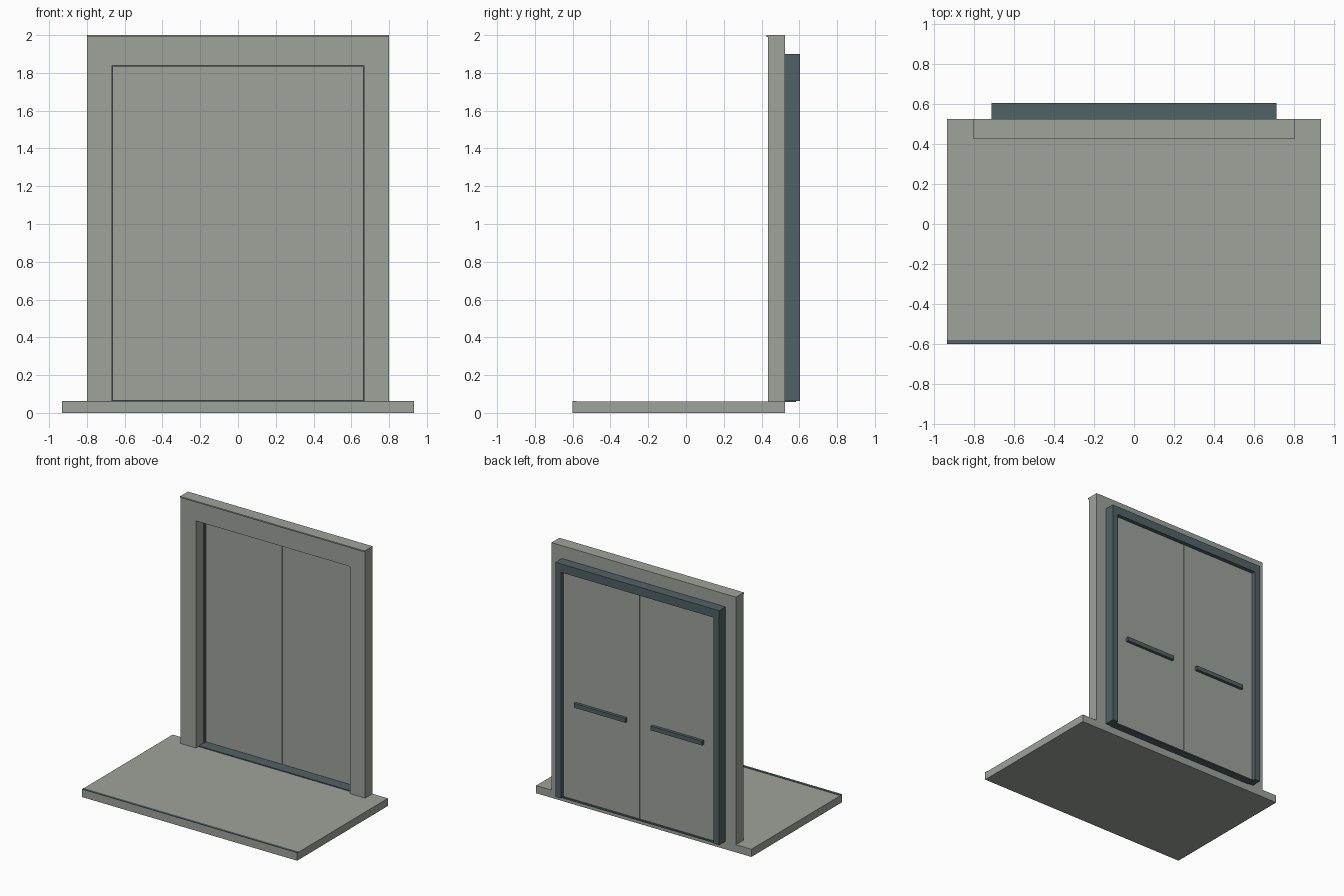
import bpy
from mathutils import Vector

if "Cube" in bpy.data.objects:
    bpy.data.objects.remove(bpy.data.objects["Cube"])


def material(name, rgb):
    m = bpy.data.materials.new(name)
    lin = [((c / 255 + 0.055) / 1.055) ** 2.4 for c in rgb]
    m.diffuse_color = (*lin, 1)
    m.use_nodes = True
    m.node_tree.nodes["Principled BSDF"].inputs["Base Color"].default_value = m.diffuse_color
    return m


STONE = material("warm grey panel", (158, 163, 155))
METAL = material("dark slate metal", (82, 98, 102))


def prism(name, outline, y0, y1, mat):
    """Extrude an x-z outline from y0 to y1."""
    n = len(outline)
    verts = [(x, y, z) for y in (y0, y1) for x, z in outline]
    faces = [list(range(n)), list(range(2 * n - 1, n - 1, -1))]
    faces += [[i, i + n, (i + 1) % n + n, (i + 1) % n] for i in range(n)]
    me = bpy.data.meshes.new(name)
    me.from_pydata([Vector(v) for v in verts], [], faces)
    me.materials.append(mat)
    ob = bpy.data.objects.new(name, me)
    bpy.context.collection.objects.link(ob)
    return ob


def box(name, x0, x1, y0, y1, z0, z1, mat):
    return prism(name, [(x0, z0), (x1, z0), (x1, z1), (x0, z1)], y0, y1, mat)


def portal(name, xo, zo, xi, zi, z0, y0, y1, mat):
    """Door surround: an upside-down U with outer and inner half widths."""
    return prism(name, [(-xo, z0), (-xi, z0), (-xi, zi), (xi, zi), (xi, z0),
                        (xo, z0), (xo, zo), (-xo, zo)], y0, y1, mat)


# floor platform and its front nosing
box("platform", -0.933, 0.933, -0.6, 0.523, 0, 0.06, STONE)
box("platform_nosing", -0.933, 0.933, -0.6, -0.579, 0.0595, 0.063, METAL)

# front surround with a thin lip along the top
portal("front_surround", 0.8, 2.0, 0.667, 1.84, 0.06, 0.433, 0.523, STONE)
box("surround_lip", -0.8, 0.8, 0.425, 0.433, 1.99, 2.0, STONE)

# dark rear frame and door sill
portal("rear_frame", 0.71, 1.9, 0.661, 1.834, 0.063, 0.523, 0.603, METAL)
box("door_sill", -0.665, 0.665, 0.463, 0.583, 0.057, 0.067, METAL)

# paired sliding doors with rear push bars
for side, s in (("left", -1), ("right", 1)):
    a, b = sorted((s * 0.001, s * 0.664))
    box(side + "_door", a, b, 0.548, 0.572, 0.067, 1.836, STONE)
    a, b = sorted((s * 0.111, s * 0.555))
    box(side + "_push_bar", a, b, 0.572, 0.595, 0.80, 0.833, METAL)
